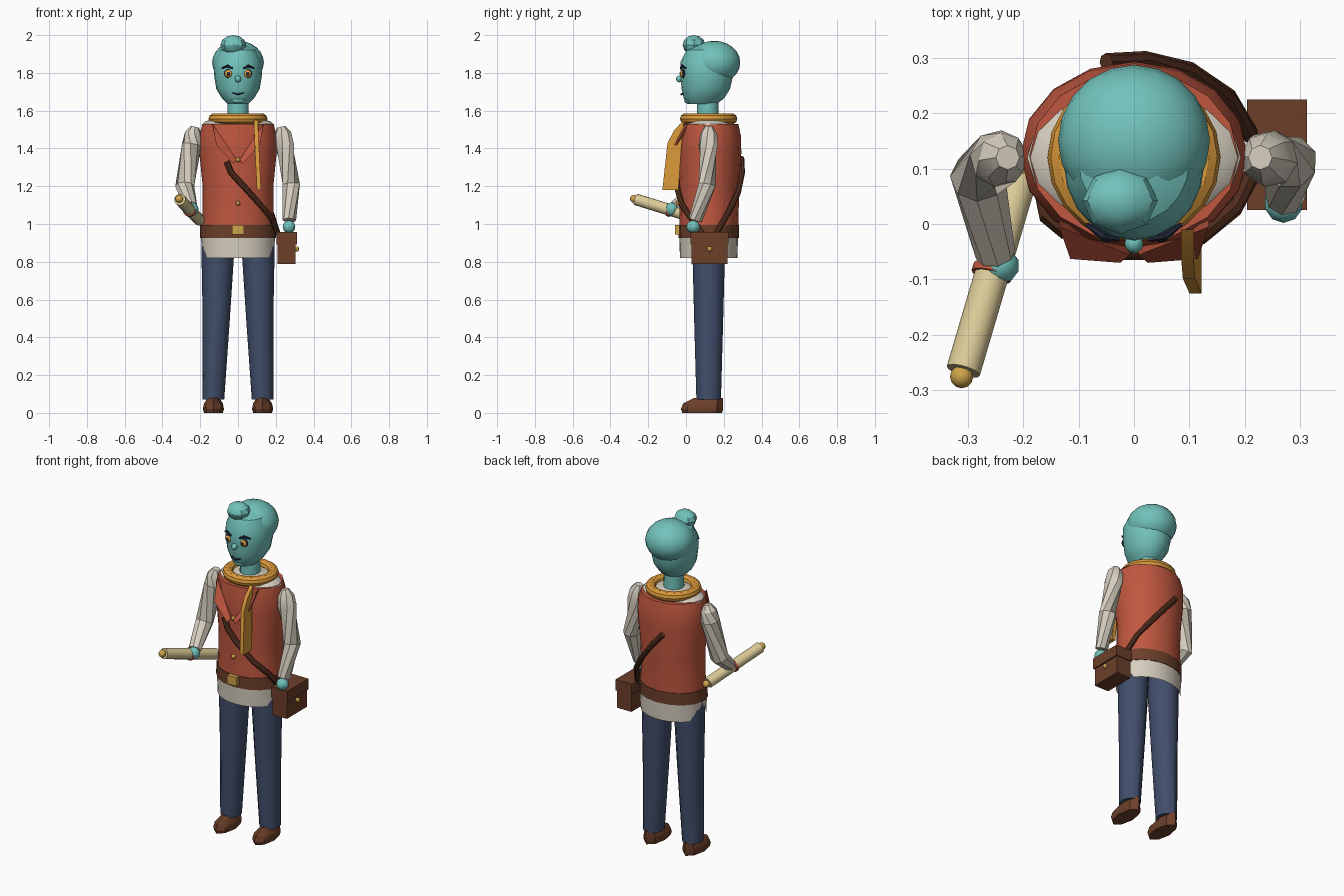
import bpy, bmesh, math
from mathutils import Vector, Matrix

if "Cube" in bpy.data.objects:
    bpy.data.objects.remove(bpy.data.objects["Cube"])


def material(name, hexcode):
    rgb = [int(hexcode[i:i + 2], 16) / 255 for i in (0, 2, 4)]
    col = [c / 12.92 if c <= 0.04045 else ((c + 0.055) / 1.055) ** 2.4 for c in rgb] + [1]
    m = bpy.data.materials.new(name)
    m.use_nodes = True
    m.diffuse_color = col
    m.node_tree.nodes["Principled BSDF"].inputs["Base Color"].default_value = col
    return m


teal = material("teal skin", "72C2BB")
red = material("brick red", "BF573F")
cream = material("cream cloth", "D6CEBF")
amber = material("amber scarf", "D9983A")
navy = material("navy trousers", "414E6B")
brown = material("brown leather", "6C3F2A")
dark_brown = material("dark strap", "56301F")
parchment = material("pale parchment", "DCCB98")
brass = material("brass", "CDA448")
ink = material("ink blue", "22283A")
parts = []


def finish(name, bm, mat):
    bmesh.ops.recalc_face_normals(bm, faces=bm.faces)
    me = bpy.data.meshes.new(name)
    bm.to_mesh(me)
    bm.free()
    me.materials.append(mat)
    ob = bpy.data.objects.new(name, me)
    bpy.context.collection.objects.link(ob)
    parts.append(ob)
    return ob


def skin(name, rings, mat, caps=True):
    """Bridge a list of equal-length point rings."""
    bm = bmesh.new()
    rows = [[bm.verts.new(p) for p in ring] for ring in rings]
    n = len(rows[0])
    for a, b in zip(rows, rows[1:]):
        for i in range(n):
            j = (i + 1) % n
            bm.faces.new((a[i], a[j], b[j], b[i]))
    if caps:
        bm.faces.new(rows[0])
        bm.faces.new(rows[-1])
    return finish(name, bm, mat)


def circle(n):
    return [(math.cos(2 * math.pi * i / n), math.sin(2 * math.pi * i / n)) for i in range(n)]


def loft(name, levels, mat, n=16, caps=True):
    """Levels are (x, y, z, x radius, y radius)."""
    return skin(name, [[(x + rx * c, y + ry * s, z) for c, s in circle(n)]
                       for x, y, z, rx, ry in levels], mat, caps)


def tube(name, points, radii, mat, n=8):
    pts = [Vector(p) for p in points]
    rings = []
    for i, p in enumerate(pts):
        d = pts[min(i + 1, len(pts) - 1)] - pts[max(i - 1, 0)]
        q = d.to_track_quat('Z', 'Y')
        rings.append([p + q @ Vector((radii[i] * c, radii[i] * s, 0)) for c, s in circle(n)])
    return skin(name, rings, mat)


def ball(name, loc, size, mat, u=16, v=10):
    bm = bmesh.new()
    bmesh.ops.create_uvsphere(bm, u_segments=u, v_segments=v, radius=1,
                              matrix=Matrix.Translation(loc) @ Matrix.Diagonal((*size, 1)))
    return finish(name, bm, mat)


def box(name, loc, size, mat):
    bm = bmesh.new()
    bmesh.ops.create_cube(bm, size=1, matrix=Matrix.Translation(loc) @ Matrix.Diagonal((*size, 1)))
    return finish(name, bm, mat)


def plate(name, outline, depth, mat):
    """Thin slab: an outline pushed along a depth vector."""
    return skin(name, [[Vector(p) for p in outline], [Vector(p) + Vector(depth) for p in outline]], mat)


# Legs and shoes
for side, s in (("left", 1), ("right", -1)):
    loft(side + "_trouser_leg", [(s * .13, .12, .07, .057, .065), (s * .115, .12, .5, .072, .077),
                                 (s * .105, .12, .93, .09, .088)], navy, 12)
    loft(side + "_shoe", [(s * .13, .085, 0, .05, .105), (s * .13, .085, .02, .056, .112),
                          (s * .13, .09, .05, .05, .105), (s * .13, .12, .08, .03, .076)], brown, 8)

# Shirt tail with side notches, belt and vest
tail = loft("shirt_tail", [(0, .12, .82, .192, .152), (0, .12, .95, .197, .156)], cream, 24, False)
for v in tail.data.vertices:
    if v.co.z < .9 and abs(v.co.x) > .18:
        v.co.z = .88
loft("vest", [(0, .12, .96, .196, .156), (0, .122, 1.08, .187, .157), (0, .124, 1.2, .187, .16),
              (0, .125, 1.38, .205, .168), (0, .125, 1.47, .205, .165), (0, .122, 1.53, .188, .155)], red)
loft("belt", [(0, .12, .925, .202, .16), (0, .12, .995, .2, .16)], brown, 16)
box("belt_buckle", (0, -.047, .97), (.062, .025, .052), brass)
loft("shirt_yoke", [(0, .12, 1.525, .193, .125), (0, .12, 1.545, .17, .11), (0, .12, 1.565, .08, .08)], cream)

# Lapels and buttons
for side, s in (("left", 1), ("right", -1)):
    plate(side + "_lapel", [(s * .135, -.005, 1.53), (s * .115, -.063, 1.42), (s * .025, -.07, 1.32),
                            (s * .008, -.056, 1.34)], (0, .012, 0), red)
for i, z in enumerate((1.34, 1.225, 1.11)):
    ball("vest_button_%d" % i, (0, -.043, z), (.013, .012, .013), brass, 10, 6)

# Neck, scarf ring and hanging scarf end
loft("neck", [(0, .115, 1.5, .058, .058), (0, .115, 1.69, .054, .056)], teal, 12)
ring = []
for c, s in circle(20):
    ring.append([((.126 + .03 * a) * c, .12 + (.122 + .03 * a) * s, 1.557 + .029 * b)
                 for a, b in circle(10)])
skin("scarf_ring", ring + ring[:1], amber, False)
bm = bmesh.new()
bm.from_mesh(parts[-1].data)
bmesh.ops.remove_doubles(bm, verts=bm.verts, dist=.0001)
bm.to_mesh(parts[-1].data)
bm.free()
plate("scarf_end", [(.085, -.01, 1.55), (.085, -.06, 1.5), (.088, -.098, 1.43), (.1, -.125, 1.18),
                    (.1, -.04, 1.18), (.088, -.025, 1.4)], (.022, 0, 0), amber)

# Head, hair and topknot
loft("head", [(0, .085, 1.635, .055, .075), (0, .095, 1.665, .085, .107), (0, .105, 1.715, .115, .128),
              (0, .11, 1.79, .127, .14), (0, .11, 1.86, .125, .138), (0, .115, 1.92, .1, .112),
              (0, .12, 1.95, .05, .06)], teal, 20)
ball("hair", (0, .15, 1.855), (.137, .137, .115), teal, 20, 12)
ball("topknot", (-.025, .042, 1.948), (.068, .06, .052), teal, 8, 6)
ball("nose", (0, -.035, 1.768), (.017, .018, .018), teal, 12, 8)
ball("chin", (0, .015, 1.655), (.04, .025, .018), teal, 12, 8)

# Eyes, brows and mouth
for side, s in (("left", 1), ("right", -1)):
    x = s * .05
    ball(side + "_eye_rim", (x, -.013, 1.797), (.025, .012, .024), ink)
    ball(side + "_iris", (x, -.019, 1.796), (.02, .012, .02), amber)
    ball(side + "_pupil", (x, -.029, 1.796), (.009, .005, .01), ink)
    tube(side + "_brow", [(s * .027, -.027, 1.823), (s * .055, -.022, 1.837), (s * .085, -.001, 1.825)],
         (.005, .008, .004), ink, 6)
tube("mouth", [(-.03, -.014, 1.694), (0, -.024, 1.686), (.03, -.014, 1.694)], (.003, .006, .003), ink, 6)

# Sleeves and hands
tube("left_sleeve", [(.228, .12, 1.515), (.236, .12, 1.48), (.245, .118, 1.42), (.282, .112, 1.21),
                     (.272, .05, 1.02)], (.022, .045, .052, .049, .036), cream)
ball("left_hand", (.27, .038, .985), (.035, .036, .034), teal, 10, 8)
tube("right_sleeve", [(-.228, .12, 1.515), (-.236, .12, 1.48), (-.245, .118, 1.42), (-.282, .085, 1.2),
                      (-.25, -.055, 1.09)], (.022, .045, .052, .05, .036), cream)
ball("right_hand", (-.243, -.075, 1.078), (.036, .034, .036), teal, 10, 8)

# Scroll tube with a band and an end knob on each end
tip, tail_end = Vector((-.308, -.265, 1.13)), Vector((-.205, .085, 1.022))
tube("scroll", [tip, tail_end], (.031, .031), parchment, 14)
tube("scroll_band", [tip.lerp(tail_end, .49), tip.lerp(tail_end, .53)], (.037, .037), red, 14)
ball("scroll_front_knob", tip + (tip - tail_end) * .03, (.021, .021, .021), brass, 12, 8)
ball("scroll_rear_knob", tail_end + (tail_end - tip) * .03, (.021, .021, .021), brass, 12, 8)

# Satchel with flap and clasp
box("satchel", (.257, .125, .87), (.095, .19, .165), brown)
box("satchel_flap", (.258, .125, .925), (.108, .2, .065), brown)
ball("satchel_clasp", (.311, .125, .868), (.013, .014, .014), brass, 10, 6)


# Strap halves following the body, front and back
def strap(name, side, path):
    pts = []
    for x, z in path:
        k = math.sqrt(max(0, 1 - (x / .215) ** 2))
        pts.append((x, .123 + side * .174 * k, z))
    tube(name, pts, [.016] * len(pts), dark_brown, 8)


strap("strap_front", -1, [(-.06, 1.33), (-.035, 1.27), (.03, 1.2), (.12, 1.1), (.18, 1.03), (.21, .95)])
strap("strap_back", 1, [(-.05, 1.35), (.02, 1.27), (.1, 1.17), (.17, 1.07), (.21, .95)])

# Smooth shading with sharp edges kept
bpy.ops.object.select_all(action='DESELECT')
for ob in parts:
    ob.select_set(True)
bpy.context.view_layer.objects.active = parts[0]
bpy.ops.object.shade_smooth_by_angle(angle=math.radians(32))
